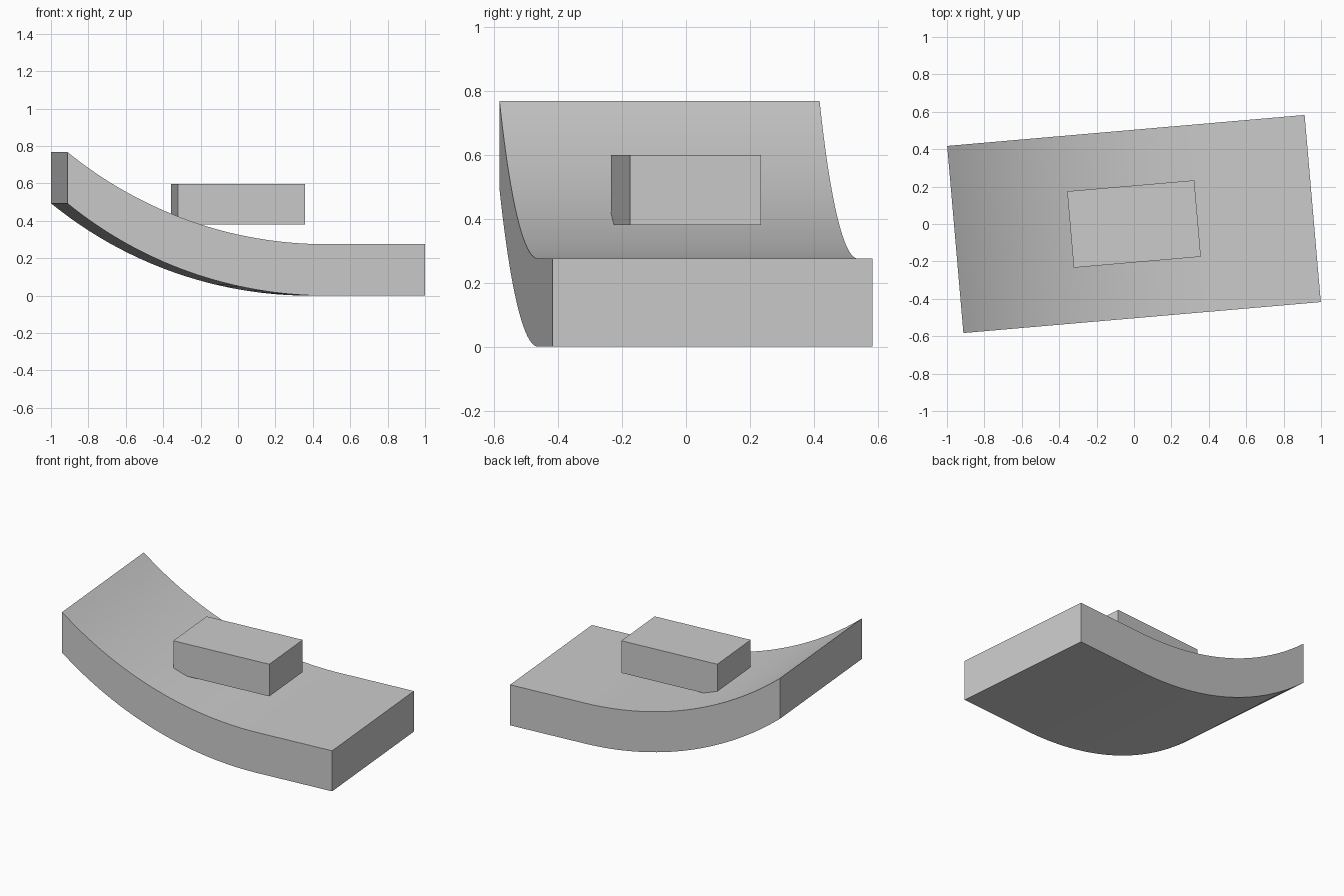
import bpy, bmesh, math
from mathutils import Matrix

if "Cube" in bpy.data.objects:
    bpy.data.objects.remove(bpy.data.objects["Cube"])

TURN = Matrix.Rotation(math.radians(4.95), 4, 'Z')

grey = bpy.data.materials.new("plain grey")
grey.diffuse_color = (0.6, 0.6, 0.6, 1)
grey.use_nodes = True
grey.node_tree.nodes["Principled BSDF"].inputs["Base Color"].default_value = grey.diffuse_color


def extrude_profile(name, profile, half_width):
    """Sweep a closed (length, height) outline across the width."""
    bm = bmesh.new()
    face = bm.faces.new([bm.verts.new((u, -half_width, z)) for u, z in profile])
    out = bmesh.ops.extrude_face_region(bm, geom=[face])
    moved = [g for g in out["geom"] if isinstance(g, bmesh.types.BMVert)]
    bmesh.ops.translate(bm, verts=moved, vec=(0, 2 * half_width, 0))
    bmesh.ops.recalc_face_normals(bm, faces=bm.faces)
    bm.transform(TURN)
    mesh = bpy.data.meshes.new(name)
    bm.to_mesh(mesh)
    bm.free()
    mesh.materials.append(grey)
    obj = bpy.data.objects.new(name, mesh)
    bpy.context.collection.objects.link(obj)
    return obj


# Curved slab: flat at the right, circular sweep upward to the left
HALF, BEND, RISE, THICK = 0.959, 0.43, 0.493, 0.275
run = HALF + BEND
radius = (run ** 2 + RISE ** 2) / (2 * RISE)
sweep = math.asin(run / radius)
STEPS = 32
lower = [(HALF, 0.0)]
for i in range(STEPS + 1):
    a = sweep * i / STEPS
    lower.append((BEND - radius * math.sin(a), radius * (1 - math.cos(a))))
upper = [(u, z + THICK) for u, z in reversed(lower)]
slab = extrude_profile("curved_slab", lower + upper, 0.502)

# Small block sitting over the curve
block = extrude_profile(
    "top_block", [(-0.341, 0.38), (0.341, 0.38), (0.341, 0.598), (-0.341, 0.598)], 0.205)

# Smooth the sweep, keep corners sharp
for obj in (slab, block):
    bpy.context.view_layer.objects.active = obj
    obj.select_set(True)
bpy.ops.object.shade_smooth_by_angle(angle=math.radians(30))
